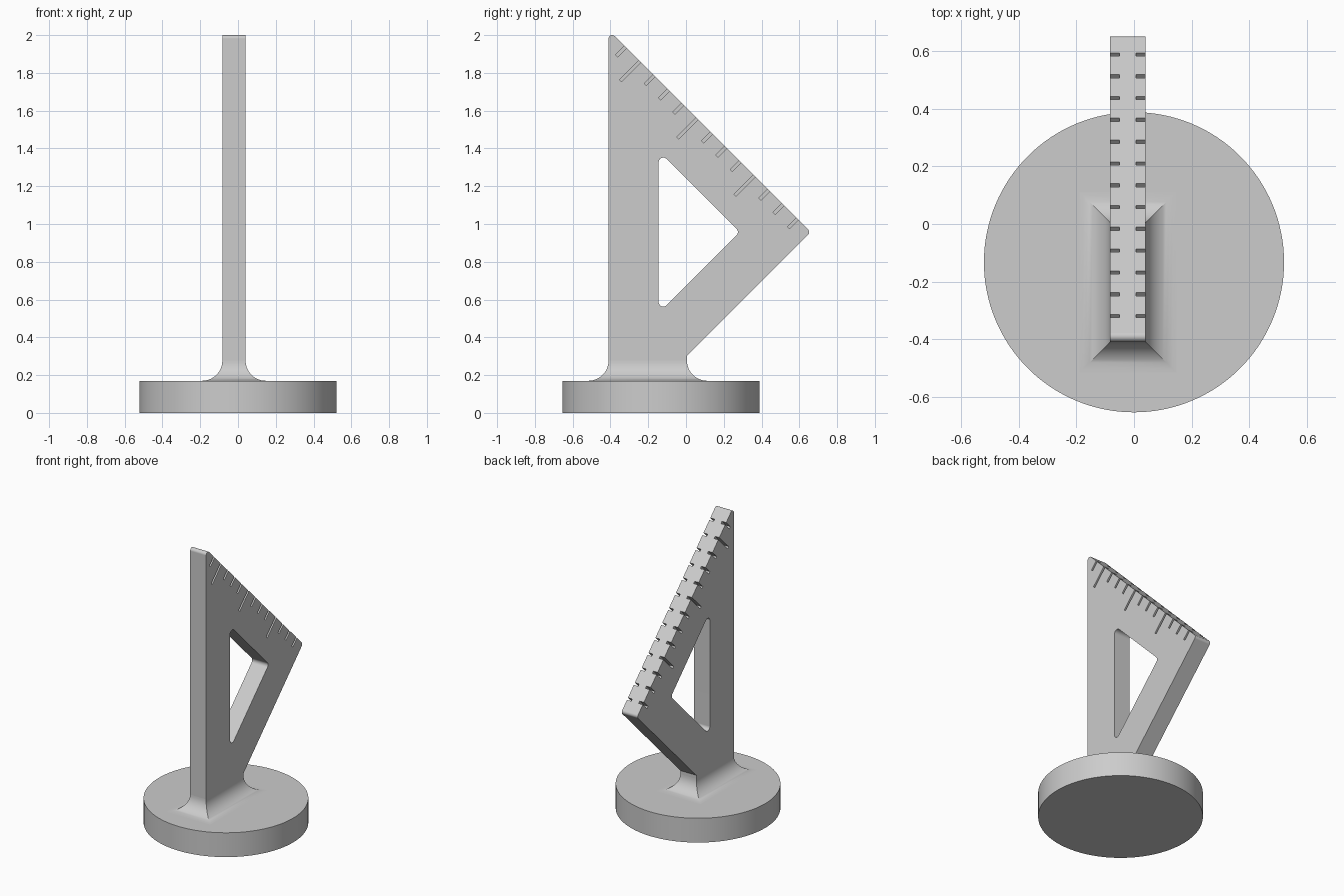
import bpy, bmesh, math
from mathutils import Vector, Matrix

cube = bpy.data.objects.get("Cube")
if cube:
    bpy.data.objects.remove(cube, do_unlink=True)

grey = bpy.data.materials.new("plain grey")
grey.use_nodes = True
colour = (0.604, 0.604, 0.604, 1)
grey.diffuse_color = colour
grey.node_tree.nodes["Principled BSDF"].inputs["Base Color"].default_value = colour

# Main dimensions
X0, X1 = -0.083, 0.04            # plate thickness
FRONT, BACK = -0.41, 0.005       # foot of the plate
BASE_Y, BASE_R, BASE_TOP = -0.133, 0.522, 0.17
EDGE = 1.617                     # sloping edge: y + z = EDGE
FLARE = 0.107


def make_object(name, bm):
    bmesh.ops.recalc_face_normals(bm, faces=bm.faces)
    mesh = bpy.data.meshes.new(name)
    bm.to_mesh(mesh)
    bm.free()
    mesh.materials.append(grey)
    obj = bpy.data.objects.new(name, mesh)
    bpy.context.collection.objects.link(obj)
    return obj


def activate(obj):
    bpy.ops.object.select_all(action='DESELECT')
    obj.select_set(True)
    bpy.context.view_layer.objects.active = obj


def smooth(obj):
    activate(obj)
    bpy.ops.object.shade_smooth_by_angle(angle=math.radians(30))


def rounded(corners, steps=8):
    """Outline in (y, z) from corners given as (y, z, radius)."""
    pts = []
    for i, (y, z, r) in enumerate(corners):
        p = Vector((y, z))
        if r == 0:
            pts.append(p)
            continue
        d1 = (Vector(corners[i - 1][:2]) - p).normalized()
        d2 = (Vector(corners[(i + 1) % len(corners)][:2]) - p).normalized()
        half = d1.angle(d2) / 2
        centre = p + (d1 + d2).normalized() * (r / math.sin(half))
        a = p + d1 * (r / math.tan(half)) - centre
        b = p + d2 * (r / math.tan(half)) - centre
        for k in range(steps + 1):
            # Blend the two radii along the arc
            t, turn = k / steps, math.pi - 2 * half
            pts.append(centre + (a * math.sin((1 - t) * turn) + b * math.sin(t * turn))
                       / math.sin(turn))
    return pts


def prism(name, outline, x0, x1):
    bm = bmesh.new()
    near, far = [[bm.verts.new((x, p.x, p.y)) for p in outline] for x in (x0, x1)]
    bm.faces.new(near)
    bm.faces.new(far)
    for i in range(len(outline)):
        bm.faces.new((near[i - 1], near[i], far[i], far[i - 1]))
    return make_object(name, bm)


def cut(target, cutter):
    mod = target.modifiers.new("cut", 'BOOLEAN')
    mod.operation = 'DIFFERENCE'
    mod.solver = 'EXACT'
    mod.object = cutter
    activate(target)
    bpy.ops.object.modifier_apply(modifier=mod.name)
    bpy.data.objects.remove(cutter, do_unlink=True)


# Round base
bm = bmesh.new()
bmesh.ops.create_cone(bm, cap_ends=True, segments=128, radius1=BASE_R, radius2=BASE_R,
                      depth=BASE_TOP, matrix=Matrix.Translation((0, BASE_Y, BASE_TOP / 2)))
smooth(make_object("round_base", bm))

# Upright set-square plate with a triangular window
plate = prism("set_square_plate", rounded([
    (FRONT, 0.15, 0), (FRONT, EDGE - FRONT, 0.019), (0.66, EDGE - 0.66, 0.019),
    (BACK, 0.302, 0), (BACK, 0.15, 0)]), X0, X1)
window = prism("window_cutter", rounded([
    (-0.145, 1.387, 0.025), (0.285, 0.957, 0.025), (-0.145, 0.527, 0.025)]), X0 - 0.1, X1 + 0.1)
cut(plate, window)

# Ruler marks cut into both sides along the sloping edge
bm = bmesh.new()
tilt = Matrix.Rotation(math.radians(-45), 4, 'X')
depth, over = 0.033, 0.03
for i in range(13):
    y = -0.32 + 0.0758 * i
    length = 0.145 if i % 4 == 1 else 0.066
    for x in (X0 + depth / 2 - over / 2, X1 - depth / 2 + over / 2):
        place = (Matrix.Translation((x, y, EDGE - y)) @ tilt
                 @ Matrix.Translation((0, 0, (over - length) / 2))
                 @ Matrix.Diagonal((depth + over, 0.016, length + over, 1)))
        bmesh.ops.create_cube(bm, size=1, matrix=place)
cut(plate, make_object("mark_cutter", bm))
smooth(plate)
weighted = plate.modifiers.new("flat sides", 'WEIGHTED_NORMAL')
weighted.keep_sharp = True

# Concave flare with mitred corners joining plate and base
bm = bmesh.new()
rings = []
for k in range(15):
    a = math.pi / 2 * k / 14
    out, z = FLARE * (1 - math.cos(a)), BASE_TOP + FLARE * (1 - math.sin(a))
    rings.append([bm.verts.new((x, y, z)) for x, y in (
        (X0 - out, FRONT - out), (X1 + out, FRONT - out),
        (X1 + out, BACK + out), (X0 - out, BACK + out))])
for upper, lower in zip(rings, rings[1:]):
    for i in range(4):
        j = (i + 1) % 4
        bm.faces.new((upper[i], lower[i], lower[j], upper[j]))
flare = make_object("foot_flare", bm)
# Keep the open flare facing outwards
if sum(p.normal.z for p in flare.data.polygons) < 0:
    flare.data.flip_normals()
smooth(flare)
